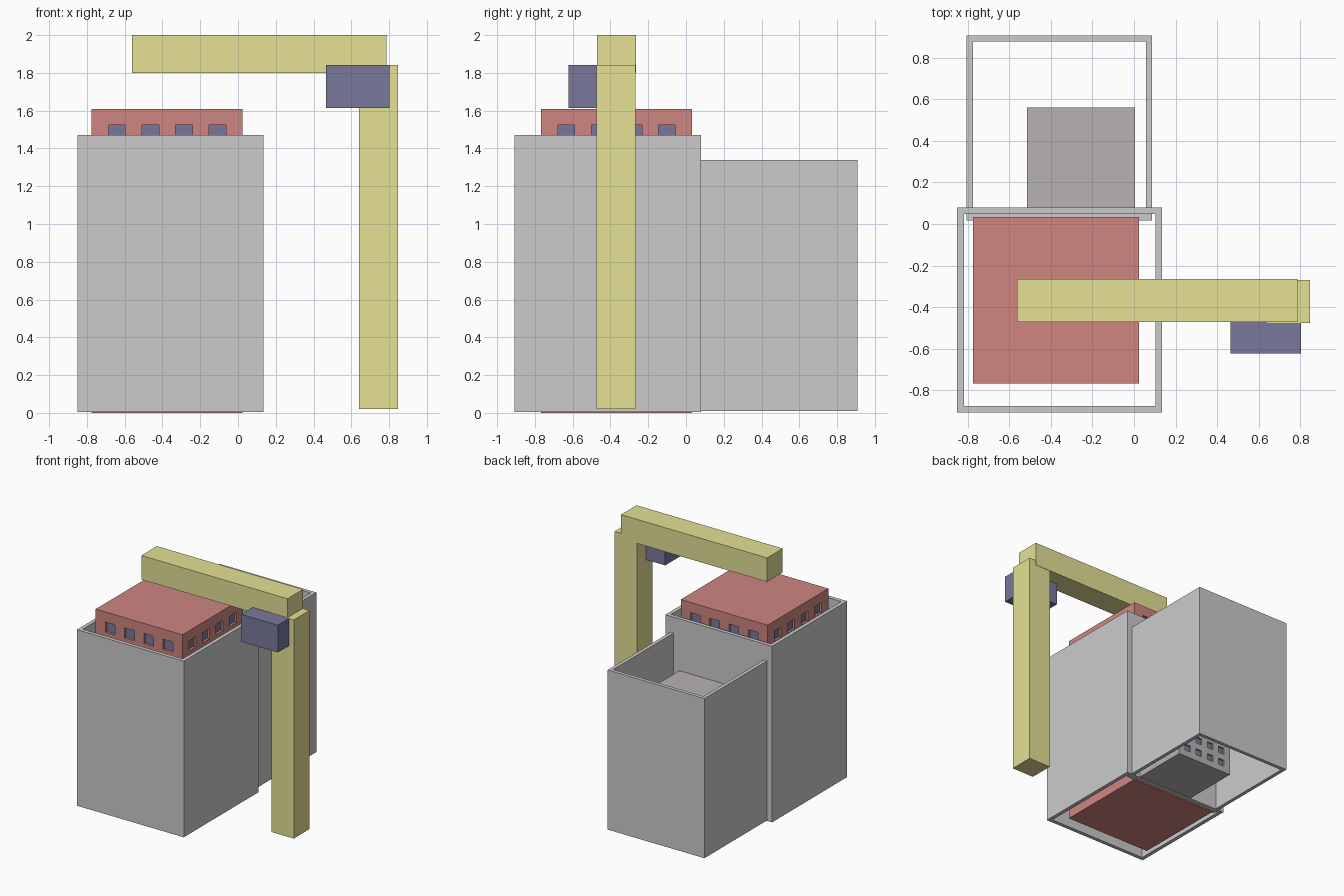
import bpy, bmesh
from mathutils import Vector

if "Cube" in bpy.data.objects:
    bpy.data.objects.remove(bpy.data.objects["Cube"])


def material(name, rgb):
    m = bpy.data.materials.new(name)
    m.diffuse_color = (*rgb, 1)
    m.use_nodes = True
    m.node_tree.nodes["Principled BSDF"].inputs["Base Color"].default_value = m.diffuse_color
    return m


RED = material("brick_red", (0.62, 0.24, 0.22))
BROWN = material("warm_grey", (0.48, 0.45, 0.45))
NAVY = material("navy", (0.19, 0.19, 0.33))
YELLOW = material("yellow", (0.78, 0.75, 0.30))
DARK = material("shell_grey", (0.56, 0.56, 0.56))
LIGHT = material("light_shell_grey", (0.69, 0.69, 0.69))


def cube_bmesh(lo, hi):
    bm = bmesh.new()
    bmesh.ops.create_cube(bm, size=1)
    lo, hi = Vector(lo), Vector(hi)
    for v in bm.verts:
        v.co = (lo + hi) / 2 + v.co * (hi - lo)
    return bm


def finish(name, bm, *mats):
    mesh = bpy.data.meshes.new(name)
    bm.to_mesh(mesh)
    bm.free()
    for m in mats:
        mesh.materials.append(m)
    ob = bpy.data.objects.new(name, mesh)
    bpy.context.collection.objects.link(ob)
    return ob


def box(name, lo, hi, mat):
    return finish(name, cube_bmesh(lo, hi), mat)


def open_shell(name, lo, hi, wall, mat):
    """Square tube, open at the top and bottom."""
    bm = cube_bmesh(lo, hi)
    ends = [f for f in bm.faces if abs(f.normal.z) > 0.5]
    bmesh.ops.delete(bm, geom=ends, context='FACES_ONLY')
    ob = finish(name, bm, mat)
    mod = ob.modifiers.new("wall", 'SOLIDIFY')
    mod.thickness, mod.offset, mod.use_even_offset = wall, -1, True


def building(name, lo, hi, mat, columns=4, rows=9, depth=0.02):
    """Block with a regular grid of recessed windows on all four sides."""
    bm = cube_bmesh(lo, hi)
    lo, hi = Vector(lo), Vector(hi)
    cells = (2 * columns + 1, 2 * columns + 1, 2 * rows + 1)
    step = [(hi[a] - lo[a]) / cells[a] for a in range(3)]
    for a in range(3):
        normal = Vector((a == 0, a == 1, a == 2))
        for i in range(1, cells[a]):
            bmesh.ops.bisect_plane(bm, geom=bm.verts[:] + bm.edges[:] + bm.faces[:],
                                   plane_co=lo + normal * step[a] * i, plane_no=normal)
    bm.normal_update()
    # every second cell of a side is a window
    windows = []
    for f in bm.faces:
        if abs(f.normal.z) > 0.5:
            continue
        a = 1 if abs(f.normal.x) > 0.5 else 0
        c = f.calc_center_median() - lo
        if int(c[a] / step[a]) % 2 and int(c.z / step[2]) % 2:
            windows.append(f)
    normals = [f.normal.copy() for f in windows]
    out = bmesh.ops.extrude_discrete_faces(bm, faces=windows)["faces"]
    for f, n in zip(out, normals):
        f.material_index = 1
        bmesh.ops.translate(bm, verts=f.verts[:], vec=-n * depth)
    # plain roof and floor
    bm.normal_update()
    for z in (lo.z, hi.z):
        flat = [f for f in bm.faces if all(abs(v.co.z - z) < 1e-5 for v in f.verts)]
        bmesh.ops.dissolve_faces(bm, faces=flat, use_verts=False)
    finish(name, bm, mat, NAVY)


# shells
open_shell("front_shell", (-0.85, -0.907, 0.005), (0.135, 0.08, 1.472), 0.032, DARK)
open_shell("rear_shell", (-0.805, 0.018, 0.01), (0.087, 0.907, 1.34), 0.03, LIGHT)

# buildings inside the shells
building("red_building", (-0.775, -0.767, 0.0), (0.025, 0.033, 1.61), RED)
building("small_building", (-0.515, 0.04, 0.01), (0.005, 0.56, 1.04), BROWN, depth=0.013)

# crane
box("crane_post", (0.64, -0.475, 0.02), (0.847, -0.268, 1.842), YELLOW)
box("crane_beam", (-0.562, -0.47, 1.80), (0.785, -0.265, 2.0), YELLOW)
box("crane_cab", (0.465, -0.622, 1.615), (0.803, -0.39, 1.842), NAVY)
